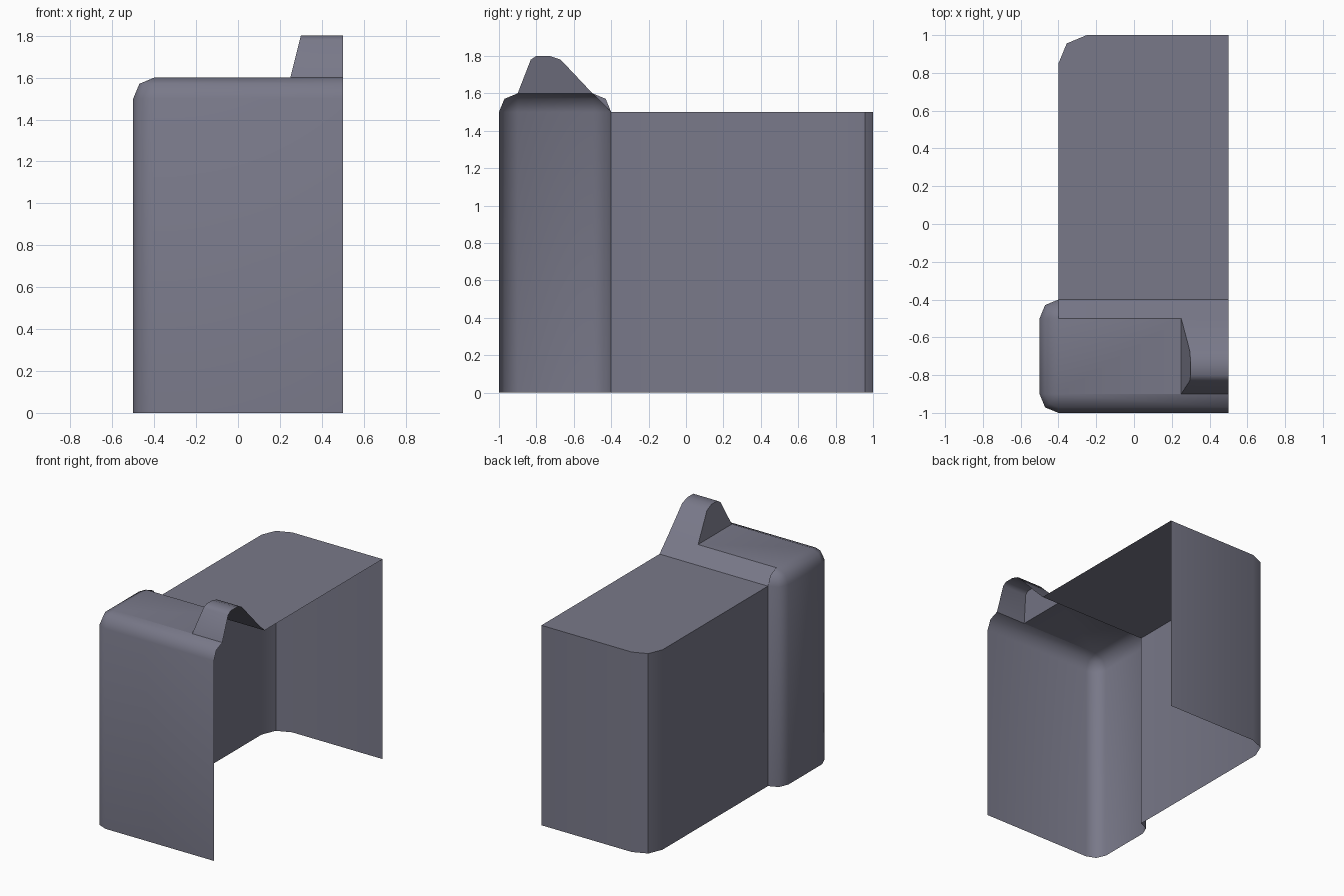
import bpy, bmesh, math
from mathutils import Vector

if "Cube" in bpy.data.objects:
    bpy.data.objects.remove(bpy.data.objects["Cube"])

mat = bpy.data.materials.new("slate_grey")
mat.diffuse_color = (0.19, 0.19, 0.25, 1)
mat.use_nodes = True
mat.node_tree.nodes["Principled BSDF"].inputs["Base Color"].default_value = mat.diffuse_color


def make(name, faces, inside, angle):
    """Build an open shell from polygons, facing away from an inside point."""
    bm = bmesh.new()
    for f in faces:
        pts = []
        for p in f:
            p = Vector(p)
            if all((p - q).length > 1e-5 for q in pts):
                pts.append(p)
        if len(pts) > 2:
            bm.faces.new([bm.verts.new(p) for p in pts])
    bmesh.ops.remove_doubles(bm, verts=bm.verts[:], dist=1e-4)
    bm.normal_update()
    for f in bm.faces:
        if f.normal.dot(f.calc_center_median() - Vector(inside)) < 0:
            f.normal_flip()
    me = bpy.data.meshes.new(name)
    bm.to_mesh(me)
    bm.free()
    me.materials.append(mat)
    ob = bpy.data.objects.new(name, me)
    bpy.context.collection.objects.link(ob)
    bpy.ops.object.select_all(action='DESELECT')
    ob.select_set(True)
    bpy.context.view_layer.objects.active = ob
    bpy.ops.object.shade_smooth_by_angle(angle=math.radians(angle))
    return ob


def strips(a, b):
    return [(a[i], a[i + 1], b[i + 1], b[i]) for i in range(len(a) - 1)]


# Front housing: half shell with two-step rounded corners and top edge
d = math.sqrt(0.5)
plan = [(.5, -.9, 0, -1), (-.4, -.9, 0, -1), (-.4, -.9, -d, -d), (-.4, -.9, -1, 0),
        (-.4, -.5, -1, 0), (-.4, -.5, -d, d), (-.4, -.5, 0, 1)]
rings = [[(x + r * u, y + r * v, z) for x, y, u, v in plan]
         for r, z in ((.1, 0), (.1, 1.5), (.1 * d, 1.5 + .1 * d), (0, 1.6))]
faces = [f for a, b in zip(rings, rings[1:]) for f in strips(a, b)]
faces.append([(-.4, -.9, 1.6), (.25, -.9, 1.6), (.25, -.5, 1.6), (-.4, -.5, 1.6)])
make("front_housing", faces, (.3, -.7, .8), 50)

# Sight bump, open below, running into the sloped step behind it
prof = [(-.9, 1.6), (-.83, 1.78), (-.8, 1.8), (-.73, 1.8), (-.67, 1.78), (-.5, 1.6)]
inner = [(.25 + .25 * (z - 1.6), y, z) for y, z in prof]
outer = [(.5, y, z) for y, z in prof]
faces = strips(inner, outer) + [inner]
faces.append([(-.4, -.5, 1.6), (.25, -.5, 1.6), (.5, -.5, 1.6), (.5, -.4, 1.5), (-.4, -.4, 1.5)])
faces.append([(-.4, -.5, 1.6), (-.4, -.5 + .1 * d, 1.5 + .1 * d), (-.4, -.4, 1.5)])
make("top_bump_and_step", faces, (.49, -.7, 1.4), 40)

# Rear housing: flat top, one rounded vertical corner
wall = [(-.4, -.4), (-.4, .85), (-.25 - .15 * d, .85 + .15 * d), (-.25, 1), (.5, 1)]
low = [(x, y, 0) for x, y in wall]
high = [(x, y, 1.5) for x, y in wall]
make("rear_housing", strips(low, high) + [high + [(.5, -.4, 1.5)]], (.3, .3, .8), 40)
